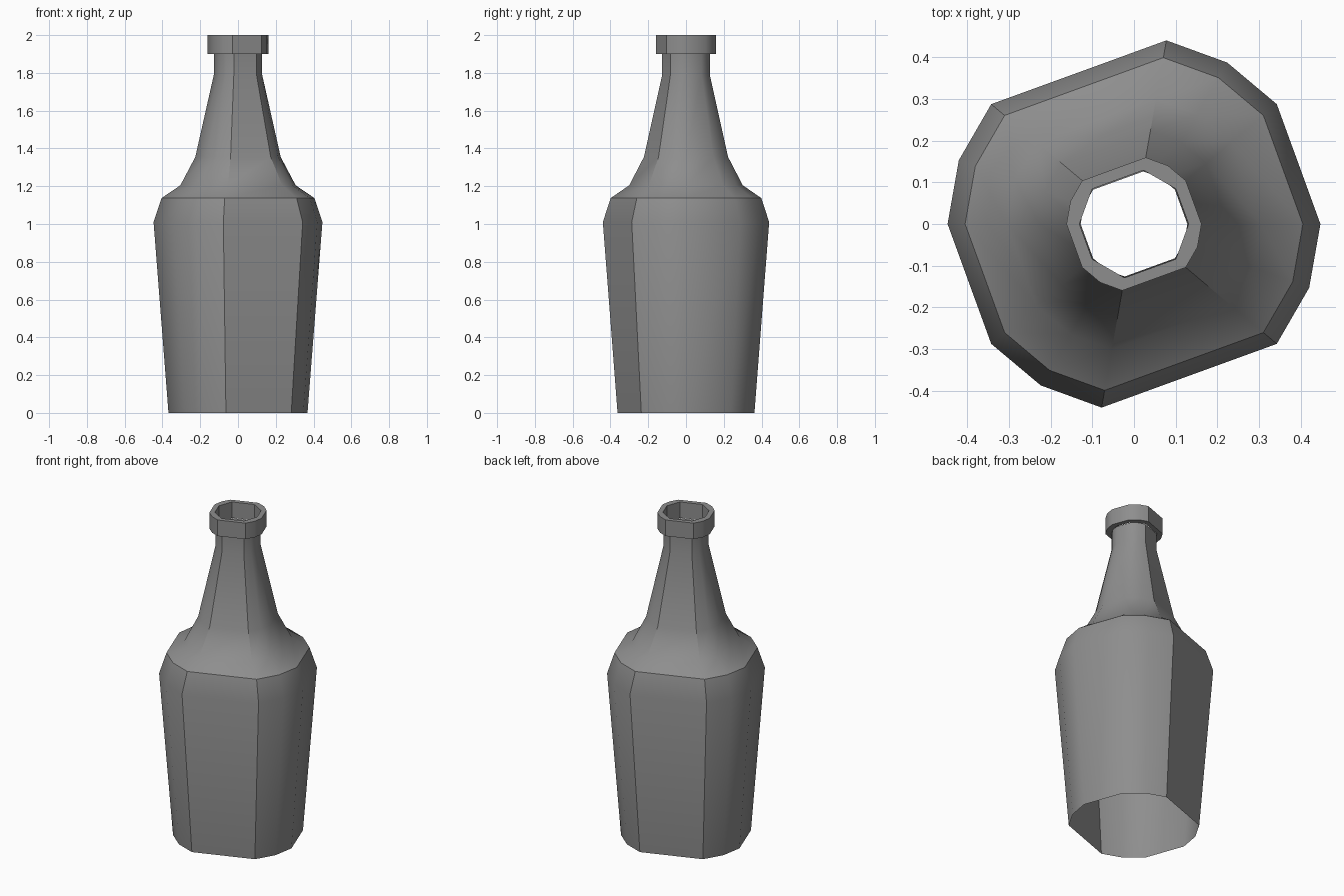
import bpy
from math import cos, sin, radians

cube = bpy.data.objects.get("Cube")
if cube:
    bpy.data.objects.remove(cube, do_unlink=True)

# Single grey glass colour
GREY = (0.27, 0.27, 0.27, 1)
glass = bpy.data.materials.new("bottle_grey")
glass.use_nodes = True
glass.diffuse_color = GREY
glass.node_tree.nodes["Principled BSDF"].inputs["Base Color"].default_value = GREY

# Irregular cross-sections: corner angles on a half turn, repeated on the other half
HALF_OUTER = (0, 40, 60, 80, 140, 160)
HALF_INNER = (0, 40, 80, 140)


def corners(half):
    return [a + turn for turn in (0, 180) for a in half]


def ring(radius, z, angles):
    return [(radius * cos(radians(a)), radius * sin(radians(a)), z) for a in angles]


def make_object(name, verts, faces):
    mesh = bpy.data.meshes.new(name)
    mesh.from_pydata(verts, [], faces)
    mesh.materials.append(glass)
    obj = bpy.data.objects.new(name, mesh)
    bpy.context.collection.objects.link(obj)
    bpy.ops.object.select_all(action='DESELECT')
    obj.select_set(True)
    bpy.context.view_layer.objects.active = obj
    bpy.ops.object.shade_smooth_by_angle(angle=radians(35))
    return obj


# Bottle body: open shell from base through shoulder to neck
outer = corners(HALF_OUTER)
n = len(outer)
profile = [(0.368, 0), (0.447, 1.01), (0.405, 1.137), (0.305, 1.205),
           (0.226, 1.355), (0.128, 1.79), (0.128, 1.9)]
verts, faces = [], []
for r, z in profile:
    verts += ring(r, z, outer)
for row in range(len(profile) - 1):
    for i in range(n):
        j = (i + 1) % n
        a, b = row * n, (row + 1) * n
        faces.append((a + i, a + j, b + j, b + i))
make_object("bottle_body", verts, faces)

# Rim: collar with an eight-sided mouth
inner = corners(HALF_INNER)
m = len(inner)
verts = []
for z in (1.9, 2.0):
    verts += ring(0.162, z, outer) + ring(0.131, z, inner)
top = n + m
faces = []
for i in range(n):
    j = (i + 1) % n
    faces.append((i, j, top + j, top + i))
for k in range(m):
    l = (k + 1) % m
    faces.append((n + l, n + k, top + n + k, top + n + l))
    # Annulus faces span every outer corner between two mouth corners
    start, end = outer.index(inner[k]), outer.index(inner[l])
    span = [start]
    while span[-1] != end:
        span.append((span[-1] + 1) % n)
    faces.append([top + s for s in span] + [top + n + l, top + n + k])
    faces.append([n + k, n + l] + span[::-1])
make_object("bottle_rim", verts, faces)
